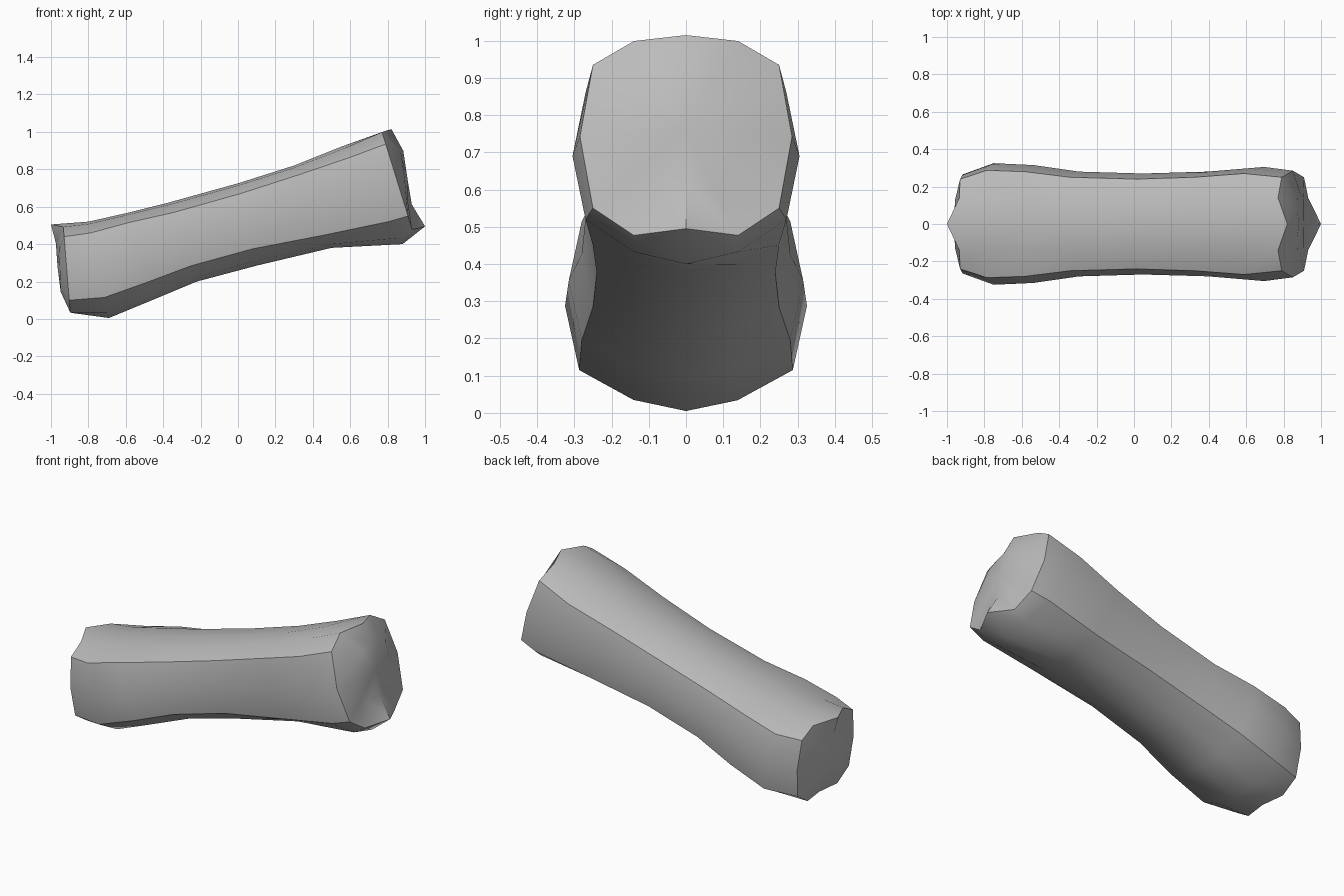
import bpy
import bmesh
from mathutils import Vector

if "Cube" in bpy.data.objects:
    bpy.data.objects.remove(bpy.data.objects["Cube"], do_unlink=True)

# Stations along the log: top x, top z, bottom x, bottom z,
# corner width, side width, upper corner z, lower corner z
stations = [
    (-.935, .505, -.895, .01, .24, .265, .44, .1),
    (-.8, .52, -.69, .005, .287, .325, .46, .115),
    (-.6, .565, -.46, .1, .28, .315, .515, .195),
    (-.36, .625, -.22, .2, .25, .28, .57, .285),
    (0, .725, .1, .285, .24, .27, .67, .375),
    (.3, .82, .5, .38, .25, .28, .77, .45),
    (.55, .92, .88, .4, .27, .305, .86, .52),
    (.765, 1.015, .94, .45, .25, .285, .935, .55),
]
SHOULDER = .14


def ring_points(station):
    """Twelve points: flat top and bottom with shoulders, corners and sides."""
    top_x, top_z, bottom_x, bottom_z, corner, side, upper, lower = station
    upper_shoulder = top_z + (upper - top_z) * .2
    lower_shoulder = bottom_z + (lower - bottom_z) * .27
    half = [(0, top_z), (SHOULDER, upper_shoulder), (corner, upper),
            (side, (upper + lower) / 2), (corner, lower),
            (SHOULDER, lower_shoulder), (0, bottom_z)]
    outline = half + [(-y, z) for y, z in reversed(half[1:-1])]
    points = []
    for y, z in outline:
        t = (top_z - z) / (top_z - bottom_z)
        points.append(Vector((top_x + (bottom_x - top_x) * t, y, z)))
    return points


def bridge(bm, first, second):
    count = len(first)
    for i in range(count):
        j = (i + 1) % count
        bm.faces.new((first[i], first[j], second[j], second[i]))


def dome_cap(bm, rim, centre):
    """Close an end with a shallow faceted dome."""
    inner = []
    for vert in rim:
        point = vert.co.lerp(centre, .45)
        point.x = vert.co.x + (centre.x - vert.co.x) * .75
        inner.append(bm.verts.new(point))
    bridge(bm, rim, inner)
    tip = bm.verts.new(centre)
    for i, vert in enumerate(inner):
        bm.faces.new((vert, inner[(i + 1) % len(inner)], tip))


# Log body
bm = bmesh.new()
rings = [ring_points(s) for s in stations]

# Pointed tips on the middle line of both ends
rings[0][0].x -= .065
rings[0][6] += Vector((.02, 0, .02))
rings[-1][0].x += .055
rings[-1][6] += Vector((.06, 0, .045))

loops = [[bm.verts.new(p) for p in ring] for ring in rings]
for first, second in zip(loops, loops[1:]):
    bridge(bm, first, second)

# End caps
dome_cap(bm, loops[0], Vector((-.965, 0, .28)))
dome_cap(bm, loops[-1], Vector((.905, 0, .757)))
bmesh.ops.recalc_face_normals(bm, faces=bm.faces[:])

mesh = bpy.data.meshes.new("log")
bm.to_mesh(mesh)
bm.free()
log = bpy.data.objects.new("log", mesh)
bpy.context.collection.objects.link(log)

# Plain grey material
grey = bpy.data.materials.new("plain grey")
grey.use_nodes = True
colour = (.5, .5, .5, 1)
grey.diffuse_color = colour
grey.node_tree.nodes["Principled BSDF"].inputs["Base Color"].default_value = colour
mesh.materials.append(grey)

# Smooth body with crisp corner edges
bpy.ops.object.select_all(action="DESELECT")
log.select_set(True)
bpy.context.view_layer.objects.active = log
bpy.ops.object.shade_smooth_by_angle(angle=.6)
